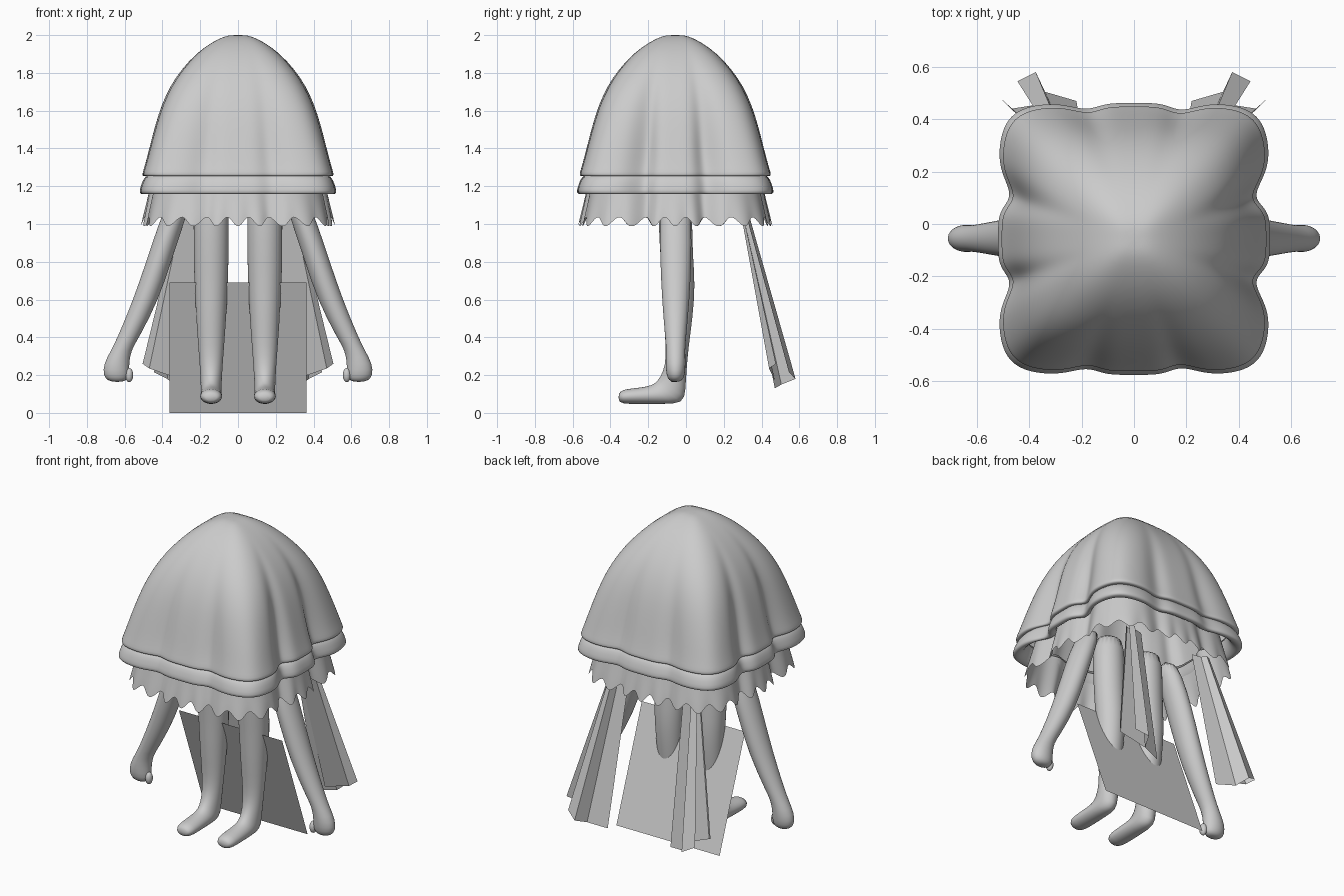
import bpy
import bmesh
from math import sin, cos, pi, exp, degrees

default_cube = bpy.data.objects.get("Cube")
if default_cube:
    bpy.data.objects.remove(default_cube, do_unlink=True)

# One plain colour for everything
grey = bpy.data.materials.new("light grey")
grey.use_nodes = True
colour = (0.6, 0.6, 0.6, 1)
grey.diffuse_color = colour
for node in grey.node_tree.nodes:
    if node.type == 'BSDF_PRINCIPLED':
        node.inputs["Base Color"].default_value = colour

MIDDLE_Y = -0.057


def finish(name, bm, smooth=True):
    """Turn a bmesh into a named, coloured object."""
    bmesh.ops.recalc_face_normals(bm, faces=bm.faces)
    mesh = bpy.data.meshes.new(name)
    bm.to_mesh(mesh)
    bm.free()
    obj = bpy.data.objects.new(name, mesh)
    bpy.context.collection.objects.link(obj)
    mesh.materials.append(grey)
    if smooth:
        for face in mesh.polygons:
            face.use_smooth = True
        rounding = obj.modifiers.new("rounding", 'SUBSURF')
        rounding.levels = rounding.render_levels = 1
    return obj


def loft(name, rings, cap_start=True, cap_end=True):
    """Skin a list of closed rings of points."""
    bm = bmesh.new()
    loops = [[bm.verts.new(point) for point in ring] for ring in rings]
    count = len(loops[0])
    for lower, upper in zip(loops, loops[1:]):
        for i in range(count):
            j = (i + 1) % count
            bm.faces.new((lower[i], lower[j], upper[j], upper[i]))
    if cap_start:
        bm.faces.new(loops[0])
    if cap_end:
        bm.faces.new(loops[-1])
    return finish(name, bm)


def angles(count):
    return [2 * pi * i / count for i in range(count)]


def dent(a):
    """Two folds on every side, either side of its middle."""
    offset = abs((degrees(a) + 45) % 90 - 45)
    side_depth = 0.02 + 0.03 * cos(a) ** 2 + 0.01 * max(0, cos(a))
    return side_depth * exp(-((offset - 20) / 7) ** 2)


def cloth(name, profile, squareness=3.0, cap=False, scallop=0.0):
    """Draped rounded-square shell with folds that deepen downwards."""
    rings = []
    for half, z in profile:
        depth = min(1, max(0, (1.88 - z) / 0.5))
        power = 3.6 + squareness * depth
        ring = []
        for a in angles(180):
            square = (abs(cos(a)) ** power + abs(sin(a)) ** power) ** (-1 / power)
            r = half * square - depth * dent(a)
            drop = 0
            if scallop:
                hang = max(0, (1.2 - z) / 0.2)
                r += 0.014 * hang * cos(28 * a)
                drop = scallop * hang * (0.5 + 0.5 * cos(28 * a))
            ring.append((r * cos(a), MIDDLE_Y + r * sin(a), z - drop))
        rings.append(ring)
    return loft(name, rings, cap_start=cap, cap_end=False)


# Draped hood with a turned-in hem
cloth("hood", [(0.03, 2), (0.07, 1.995), (0.134, 1.965), (0.22, 1.905),
               (0.302, 1.815), (0.359, 1.73), (0.405, 1.63), (0.436, 1.53),
               (0.462, 1.43), (0.482, 1.35), (0.499, 1.29), (0.508, 1.262),
               (0.502, 1.25), (0.465, 1.255)], cap=True)

# Thick band under the hood
cloth("hem_band", [(0.46, 1.27), (0.495, 1.25), (0.51, 1.215), (0.522, 1.175),
                   (0.518, 1.158), (0.49, 1.155), (0.46, 1.19), (0.45, 1.25)])

# Ragged skirt under the band, rounder at its corners
cloth("scalloped_skirt", [(0.455, 1.24), (0.474, 1.16), (0.49, 1.1),
                          (0.498, 1.07), (0.505, 1.04)],
      squareness=0.0, scallop=0.07)


def arm(name, side, sections):
    """Stack of level oval sections: x, y, z, half width, half depth."""
    rings = [[(side * (x + w * cos(a)), y + d * sin(a), z) for a in angles(20)]
             for x, y, z, w, d in sections]
    return loft(name, rings)


def leg(name, side, sections):
    """Oval sections from front y, z to back y, z, with a half width."""
    rings = []
    for front_y, front_z, back_y, back_z, w in sections:
        y, z = (front_y + back_y) / 2, (front_z + back_z) / 2
        rings.append([(side * (0.142 + w * cos(a)), y + (front_y - y) * sin(a),
                       z + (front_z - z) * sin(a)) for a in angles(20)])
    return loft(name, rings)


def ellipsoid(name, centre, size):
    bm = bmesh.new()
    bmesh.ops.create_uvsphere(bm, u_segments=16, v_segments=10, radius=1)
    bmesh.ops.scale(bm, vec=size, verts=bm.verts)
    bmesh.ops.translate(bm, vec=centre, verts=bm.verts)
    return finish(name, bm)


arm_sections = [
    (0.28, -0.055, 1.2, 0.06, 0.07), (0.355, -0.055, 1, 0.067, 0.086),
    (0.42, -0.054, 0.8, 0.067, 0.083), (0.487, -0.054, 0.6, 0.068, 0.074),
    (0.58, -0.055, 0.4, 0.058, 0.056), (0.62, -0.055, 0.33, 0.053, 0.05),
    (0.644, -0.055, 0.26, 0.068, 0.054), (0.645, -0.055, 0.2, 0.07, 0.05),
    (0.64, -0.055, 0.172, 0.052, 0.035), (0.64, -0.055, 0.164, 0.02, 0.015)]

# The leg bends forward at the ankle and runs on into the foot
leg_sections = [
    (-0.147, 1.22, 0.033, 1.22, 0.095), (-0.147, 1, 0.033, 1, 0.094),
    (-0.136, 0.82, 0.038, 0.82, 0.093), (-0.126, 0.68, 0.05, 0.68, 0.09),
    (-0.12, 0.5, 0.036, 0.5, 0.08), (-0.106, 0.35, 0.014, 0.35, 0.069),
    (-0.11, 0.25, 0.003, 0.22, 0.06), (-0.135, 0.19, -0.002, 0.12, 0.056),
    (-0.165, 0.155, -0.012, 0.048, 0.055), (-0.2, 0.14, -0.12, 0.047, 0.057),
    (-0.28, 0.13, -0.26, 0.047, 0.06), (-0.338, 0.124, -0.338, 0.047, 0.057),
    (-0.358, 0.1, -0.358, 0.065, 0.03)]


def pleated_sheet(name, side, top_edge, bottom_edge):
    """Folded sheet between matching zigzag edges."""
    bm = bmesh.new()
    top = [bm.verts.new((side * x, y, 1.06)) for x, y in top_edge]
    low = [bm.verts.new((side * x, y, z)) for x, y, z in bottom_edge]
    for i in range(len(top) - 1):
        bm.faces.new((top[i], top[i + 1], low[i + 1], low[i]))
    return finish(name, bm, smooth=False)


inner_top = [(0.31, 0.3), (0.295, 0.29), (0.2, 0.29)]
inner_bottom = [(0.505, 0.476, 0.26), (0.47, 0.44, 0.235), (0.28, 0.47, 0.17)]
outer_top = [(0.3, 0.315), (0.27, 0.33), (0.25, 0.3), (0.19, 0.29)]
outer_bottom = [(0.445, 0.545, 0.215), (0.375, 0.58, 0.18),
                (0.34, 0.505, 0.15), (0.22, 0.47, 0.13)]

for label, side in (("left", 1), ("right", -1)):
    arm(label + "_arm", side, arm_sections)
    ellipsoid(label + "_thumb", (side * 0.576, -0.068, 0.2), (0.022, 0.025, 0.038))
    leg(label + "_leg", side, leg_sections)
    pleated_sheet(label + "_inner_pleat", side, inner_top, inner_bottom)
    pleated_sheet(label + "_outer_pleat", side, outer_top, outer_bottom)

# Flat panel slanting back behind the legs
bm = bmesh.new()
corners = [(-0.362, 0.18, 0), (0.362, 0.18, 0),
           (0.362, -0.075, 0.69), (-0.362, -0.075, 0.69)]
bm.faces.new([bm.verts.new(corner) for corner in corners])
finish("back_panel", bm, smooth=False)
